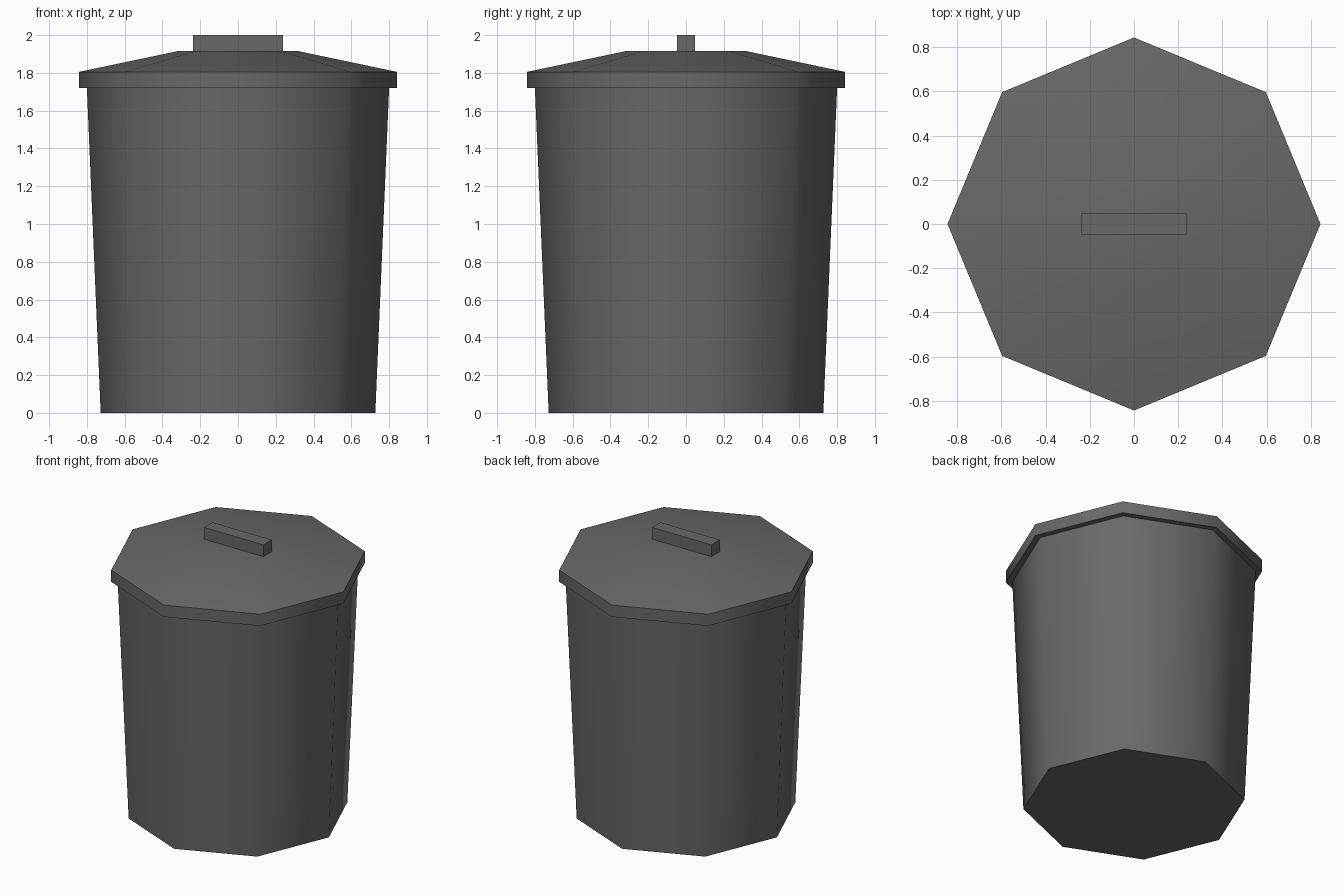
import bpy, bmesh, math

if "Cube" in bpy.data.objects:
    bpy.data.objects.remove(bpy.data.objects["Cube"])

grey = bpy.data.materials.new("dark grey")
grey.diffuse_color = (0.14, 0.14, 0.14, 1)
grey.use_nodes = True
grey.node_tree.nodes["Principled BSDF"].inputs["Base Color"].default_value = grey.diffuse_color


def add_object(name, bm):
    bmesh.ops.recalc_face_normals(bm, faces=bm.faces)
    mesh = bpy.data.meshes.new(name)
    bm.to_mesh(mesh)
    bm.free()
    mesh.materials.append(grey)
    ob = bpy.data.objects.new(name, mesh)
    bpy.context.collection.objects.link(ob)
    return ob


def octagon_lathe(name, profile, sides=8):
    """Closed eight-sided solid from (radius, z) rings, smooth around the sides."""
    bm = bmesh.new()
    rings = [[bm.verts.new((r * math.cos(2 * math.pi * i / sides),
                            r * math.sin(2 * math.pi * i / sides), z))
              for i in range(sides)] for r, z in profile]
    for a, b in zip(rings, rings[1:]):
        for i in range(sides):
            j = (i + 1) % sides
            bm.faces.new((a[i], a[j], b[j], b[i]))
    bm.faces.new(rings[0][::-1])
    bm.faces.new(rings[-1])
    ob = add_object(name, bm)
    bpy.ops.object.select_all(action='DESELECT')
    ob.select_set(True)
    bpy.context.view_layer.objects.active = ob
    bpy.ops.object.shade_smooth_by_angle(angle=math.radians(50))
    return ob


# Tapered bin body
octagon_lathe("bin_body", [(0.727, 0), (0.8, 1.72)])

# Overhanging lid with a shallow sloped top
octagon_lathe("lid", [(0.843, 1.72), (0.843, 1.805), (0.32, 1.915)])

# Bar handle on the lid
bm = bmesh.new()
bmesh.ops.create_cube(bm, size=1)
for v in bm.verts:
    v.co.x *= 0.474
    v.co.y *= 0.096
    v.co.z = 2.0 if v.co.z > 0 else 1.91
add_object("handle", bm)
